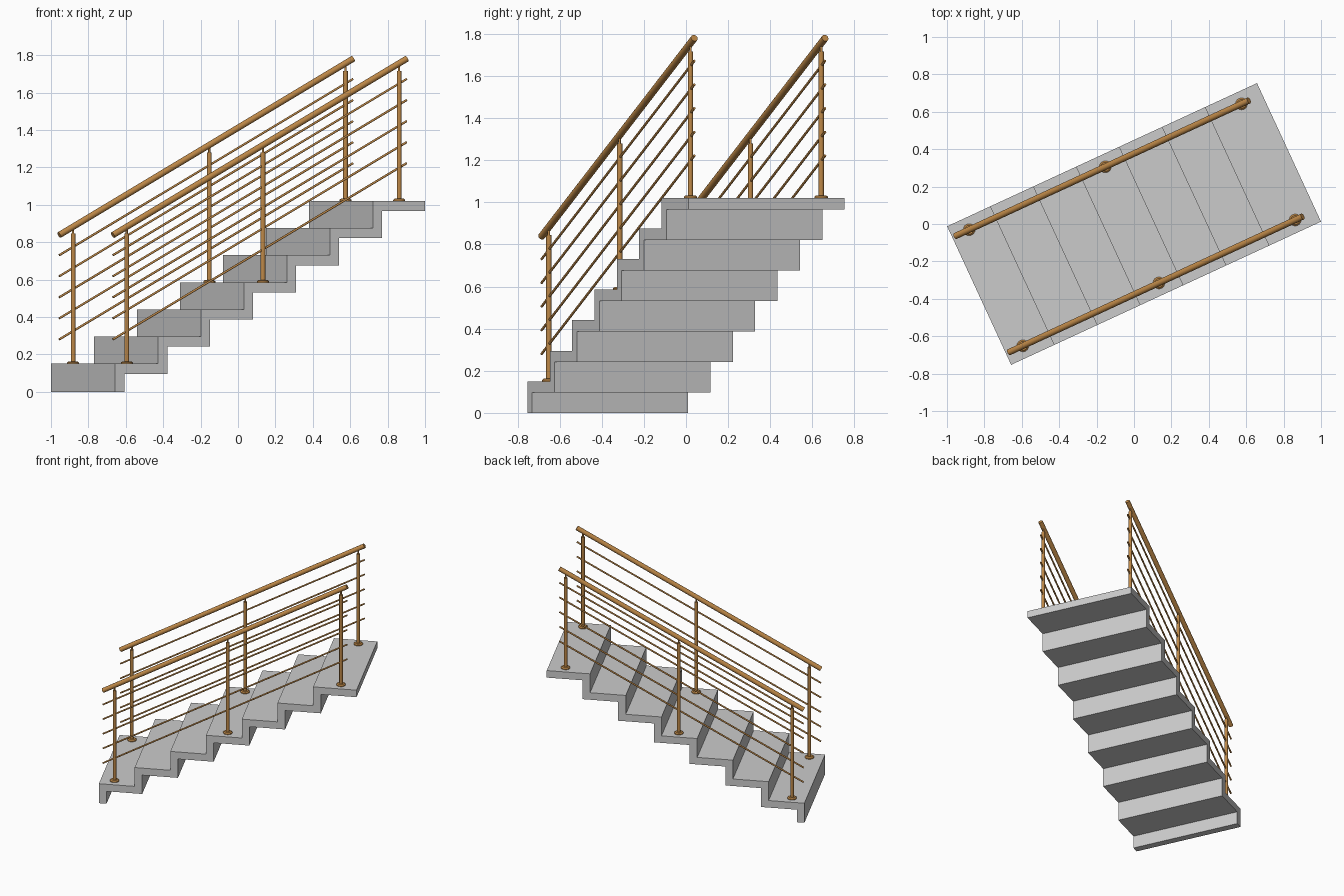
import bpy, bmesh, math
from mathutils import Vector, Matrix

cube = bpy.data.objects.get("Cube")
if cube:
    bpy.data.objects.remove(cube, do_unlink=True)

TURN = Matrix.Rotation(math.radians(24.8), 4, 'Z')   # flight runs diagonally in plan
STEPS, RUN, RISE, THICK = 7, 0.253, 0.145, 0.054
START, HALF_WIDTH, FIRST_TOP = -0.912, 0.408, 0.15
RAIL_V = 0.342


def material(name, colour, rough):
    m = bpy.data.materials.new(name)
    m.use_nodes = True
    m.diffuse_color = (*colour, 1)
    bsdf = m.node_tree.nodes["Principled BSDF"]
    bsdf.inputs["Base Color"].default_value = (*colour, 1)
    bsdf.inputs["Roughness"].default_value = rough
    return m


concrete = material("concrete grey", (0.6, 0.6, 0.6), 0.8)
bronze = material("warm bronze", (0.52, 0.25, 0.065), 0.5)


def finish(name, bm, mat, smooth=False):
    bmesh.ops.recalc_face_normals(bm, faces=bm.faces)
    mesh = bpy.data.meshes.new(name)
    bm.to_mesh(mesh)
    bm.free()
    mesh.materials.append(mat)
    obj = bpy.data.objects.new(name, mesh)
    obj.matrix_world = TURN
    bpy.context.collection.objects.link(obj)
    if smooth:
        bpy.ops.object.select_all(action='DESELECT')
        obj.select_set(True)
        bpy.context.view_layer.objects.active = obj
        bpy.ops.object.shade_smooth_by_angle(angle=math.radians(40))
    return obj


def rod(bm, a, b, radius, sides=12, radius_end=None):
    a, b = Vector(a), Vector(b)
    d = b - a
    place = Matrix.Translation((a + b) / 2) @ d.to_track_quat('Z', 'Y').to_matrix().to_4x4()
    bmesh.ops.create_cone(bm, cap_ends=True, segments=sides, radius1=radius,
                          radius2=radius if radius_end is None else radius_end,
                          depth=d.length, matrix=place)


# Folded flight: a zigzag profile of treads and risers, extruded across the width
upper, lower = [], []
for k in range(STEPS):
    u, top = START + k * RUN, FIRST_TOP + k * RISE
    foot = 0 if k == 0 else top - RISE
    upper += [(u, foot), (u, top)]
    under = 0 if k == 0 else top - RISE - THICK
    lower += [(u + THICK, under), (u + THICK, top - THICK)]
end = START + STEPS * RUN + THICK
outline = upper + [(end, top), (end, top - THICK)] + lower[::-1]

bm = bmesh.new()
side = bm.faces.new([bm.verts.new((u, -HALF_WIDTH, z)) for u, z in outline])
grown = bmesh.ops.extrude_face_region(bm, geom=[side])["geom"]
bmesh.ops.translate(bm, vec=(0, 2 * HALF_WIDTH, 0),
                    verts=[g for g in grown if isinstance(g, bmesh.types.BMVert)])
finish("stair_flight", bm, concrete)

# Railings, one on each edge of the flight
RAIL_START, RAIL_END, CLIMB = -0.895, 0.835, 0.942
for label, v in (("left", RAIL_V), ("right", -RAIL_V)):
    # Handrail
    bm = bmesh.new()
    rod(bm, (RAIL_START, v, 0.838), (RAIL_END, v, 0.838 + CLIMB), 0.017, 16)
    finish(label + "_handrail", bm, bronze, True)

    # Five sloping infill bars
    bm = bmesh.new()
    for i in range(5):
        z = 0.28 + i * 0.1125
        rod(bm, (RAIL_START, v, z), (RAIL_END, v, z + CLIMB), 0.006, 10)
    finish(label + "_infill_bars", bm, bronze, True)

    # Posts with a base flange and a thin pin carrying the handrail
    for i, place in enumerate(("lower", "middle", "upper")):
        u = -0.813 + i * 0.802
        base = FIRST_TOP + i * 3 * RISE
        rail_z = 0.838 + (u - RAIL_START) * CLIMB / (RAIL_END - RAIL_START)
        bm = bmesh.new()
        rod(bm, (u, v, base), (u, v, base + 0.006), 0.032, 16)
        rod(bm, (u, v, base + 0.006), (u, v, base + 0.013), 0.032, 16, 0.024)
        rod(bm, (u, v, base), (u, v, base + 0.695), 0.0125)
        rod(bm, (u, v, base + 0.69), (u, v, rail_z), 0.006, 10)
        finish(f"{label}_{place}_post", bm, bronze, True)
